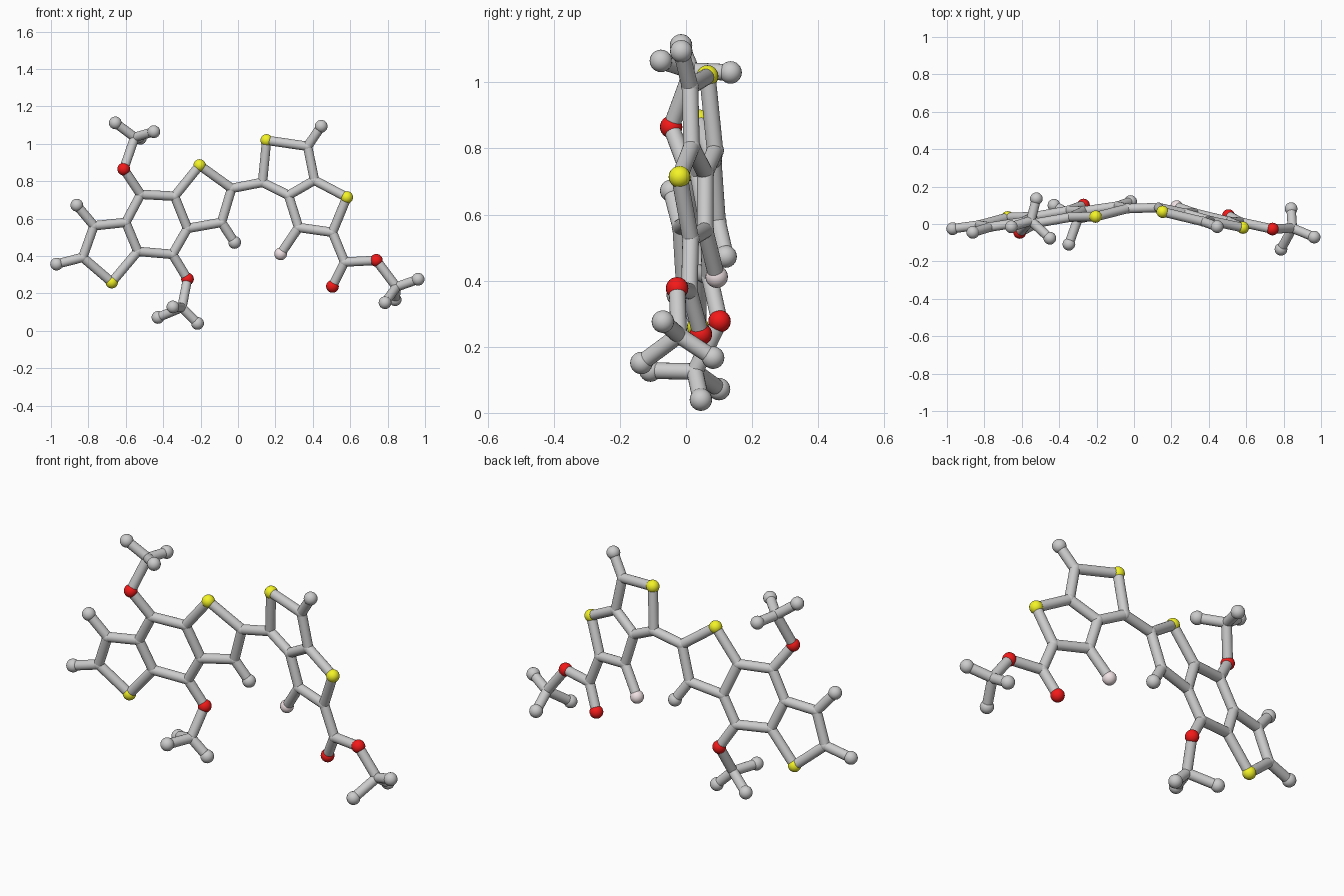
import bpy, bmesh
from mathutils import Vector, Matrix

if "Cube" in bpy.data.objects:
    bpy.data.objects.remove(bpy.data.objects["Cube"])

BOND_R, BALL_R, JOINT_R = 0.025, 0.034, 0.027


def left_y(x, z):
    return 0.12 + 0.167 * (x + 0.018) - 0.12 * (z - 0.473)


def right_y(x, z):
    return 0.065 - 0.252 * (x - 0.153) - 0.077 * (z - 1.019)


# flat left ring system: x, z on a tilted plane
left = {
    "S1": (-.675, .26), "C2": (-.83, .393), "M2": (-.97, .357), "C3": (-.77, .562),
    "M3": (-.862, .672), "C4": (-.60, .58), "C5": (-.536, .425), "C6": (-.52, .73),
    "C7": (-.339, .72), "C8": (-.27, .548), "C9": (-.35, .409), "O10": (-.27, .277),
    "S14": (-.205, .885), "C15": (-.034, .762), "C16": (-.088, .58), "M16": (-.018, .473),
}
# flat right ring system
right = {
    "C17": (.131, .794), "S18": (.153, 1.019), "C19": (.372, .987), "M19": (.445, 1.094),
    "C20": (.409, .805), "C21": (.27, .725), "C22": (.324, .553), "F22": (.228, .412),
    "C23": (.505, .527), "S24": (.582, .714), "C25": (.57, .368),
}
# side groups out of plane: x, y, z
pos = {
    "O12": (-.611, -.045, .865), "C13": (-.552, .017, 1.035),
    "M13a": (-.656, -.015, 1.112), "M13b": (-.45, -.076, 1.065), "M13c": (-.522, .135, 1.03),
    "C11": (-.30, .027, .125),
    "M11a": (-.428, .1, .072), "M11b": (-.216, .045, .04), "M11c": (-.348, -.108, .128),
    "O26": (.505, .045, .238), "O27": (.74, -.027, .377), "C28": (.847, -.022, .235),
    "M28a": (.963, -.07, .276), "M28b": (.786, -.135, .151), "M28c": (.84, .082, .167),
}
for table, plane in ((left, left_y), (right, right_y)):
    for k, (x, z) in table.items():
        pos[k] = (x, plane(x, z), z)
pos = {k: Vector(p) for k, p in pos.items()}

# bonded chains of atoms
chains = """S1 C2 C3 C4 C5 S1
C4 C6 C7 C8 C9 C5
C7 S14 C15 C16 C8
C15 C17 S18 C19 C20 C21 C17
C20 S24 C23 C22 C21
C2 M2
C3 M3
C16 M16
C19 M19
C22 F22
C6 O12 C13 M13a
M13b C13 M13c
C9 O10 C11 M11a
M11b C11 M11c
C23 C25 O27 C28 M28a
C25 O26
M28b C28 M28c"""


def finish(bm, name, color=None):
    me = bpy.data.meshes.new(name)
    for f in bm.faces:
        f.smooth = len(f.verts) < 5
    for e in bm.edges:
        if len(e.link_faces) == 2 and e.calc_face_angle() > 0.7:
            e.smooth = False
    bm.to_mesh(me)
    bm.free()
    ob = bpy.data.objects.new(name, me)
    bpy.context.collection.objects.link(ob)
    if color:
        mat = bpy.data.materials.new(name)
        mat.diffuse_color = (*color, 1)
        mat.use_nodes = True
        mat.node_tree.nodes["Principled BSDF"].inputs["Base Color"].default_value = mat.diffuse_color
        me.materials.append(mat)


# bonds
bm = bmesh.new()
for chain in chains.splitlines():
    names = chain.split()
    for a, b in zip(names, names[1:]):
        d = pos[b] - pos[a]
        m = Matrix.Translation((pos[a] + pos[b]) / 2) @ d.to_track_quat("Z", "Y").to_matrix().to_4x4()
        bmesh.ops.create_cone(bm, cap_ends=True, segments=20, radius1=BOND_R,
                              radius2=BOND_R, depth=d.length, matrix=m)
finish(bm, "bonds")

# atoms, one object per kind
kinds = {
    "C": ("joint_atoms", JOINT_R, None),
    "M": ("end_atoms", BALL_R, None),
    "S": ("yellow_atoms", BALL_R - 0.001, (.9, .9, .02)),
    "O": ("red_atoms", BALL_R, (.9, .01, .01)),
    "F": ("pink_atom", BALL_R, (.88, .76, .78)),
}
for key, (name, radius, color) in kinds.items():
    bm = bmesh.new()
    for k, p in pos.items():
        if k[0] == key:
            bmesh.ops.create_uvsphere(bm, u_segments=20, v_segments=12, radius=radius,
                                      matrix=Matrix.Translation(p))
    finish(bm, name, color)
